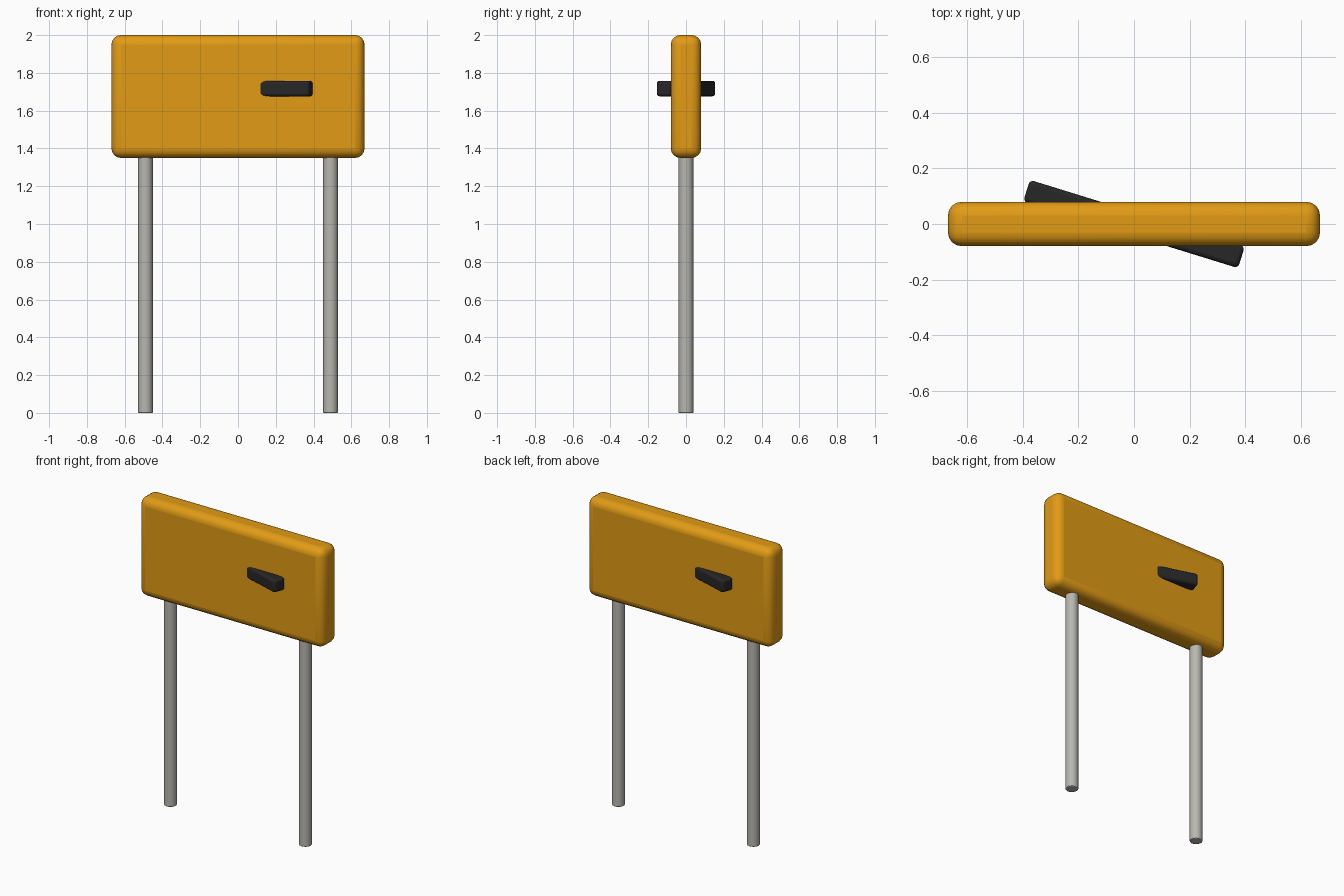
import bpy
import math

cube = bpy.data.objects.get("Cube")
if cube:
    bpy.data.objects.remove(cube, do_unlink=True)


def material(name, rgb):
    mat = bpy.data.materials.new(name)
    mat.use_nodes = True
    mat.diffuse_color = (*rgb, 1)
    mat.node_tree.nodes["Principled BSDF"].inputs["Base Color"].default_value = (*rgb, 1)
    return mat


def finish(obj, name, mat, bevel, segments):
    obj.name = name
    obj.data.materials.append(mat)
    bpy.ops.object.transform_apply(location=False, rotation=False, scale=True)
    mod = obj.modifiers.new("rounded_edges", "BEVEL")
    mod.width = bevel
    mod.segments = segments
    mod.limit_method = "ANGLE"
    mod.angle_limit = math.radians(40)
    bpy.ops.object.shade_smooth_by_angle(angle=math.radians(40))
    return obj


def rounded_box(name, center, size, mat, bevel, segments, turn=0):
    bpy.ops.mesh.primitive_cube_add(size=1, location=center, rotation=(0, 0, turn))
    obj = bpy.context.object
    obj.scale = size
    return finish(obj, name, mat, bevel, segments)


orange = material("amber_orange", (0.76, 0.33, 0.008))
grey = material("light_metal_grey", (0.48, 0.47, 0.43))
black = material("soft_black", (0.02, 0.02, 0.02))

# Rounded panel
rounded_box("panel", (0, 0, 1.675), (1.34, 0.16, 0.65), orange, 0.05, 4)

# Slanted bar passing through the panel
rounded_box("cross_bar", (0, 0, 1.717), (0.81, 0.082, 0.082), black, 0.015, 3,
            turn=math.radians(-17.2))

# Pair of round posts, sunk into the panel
for side, name in ((-1, "right_post"), (1, "left_post")):
    bpy.ops.mesh.primitive_cylinder_add(vertices=24, radius=0.039, depth=1.4,
                                        location=(side * 0.49, 0, 0.7))
    finish(bpy.context.object, name, grey, 0.004, 2)
